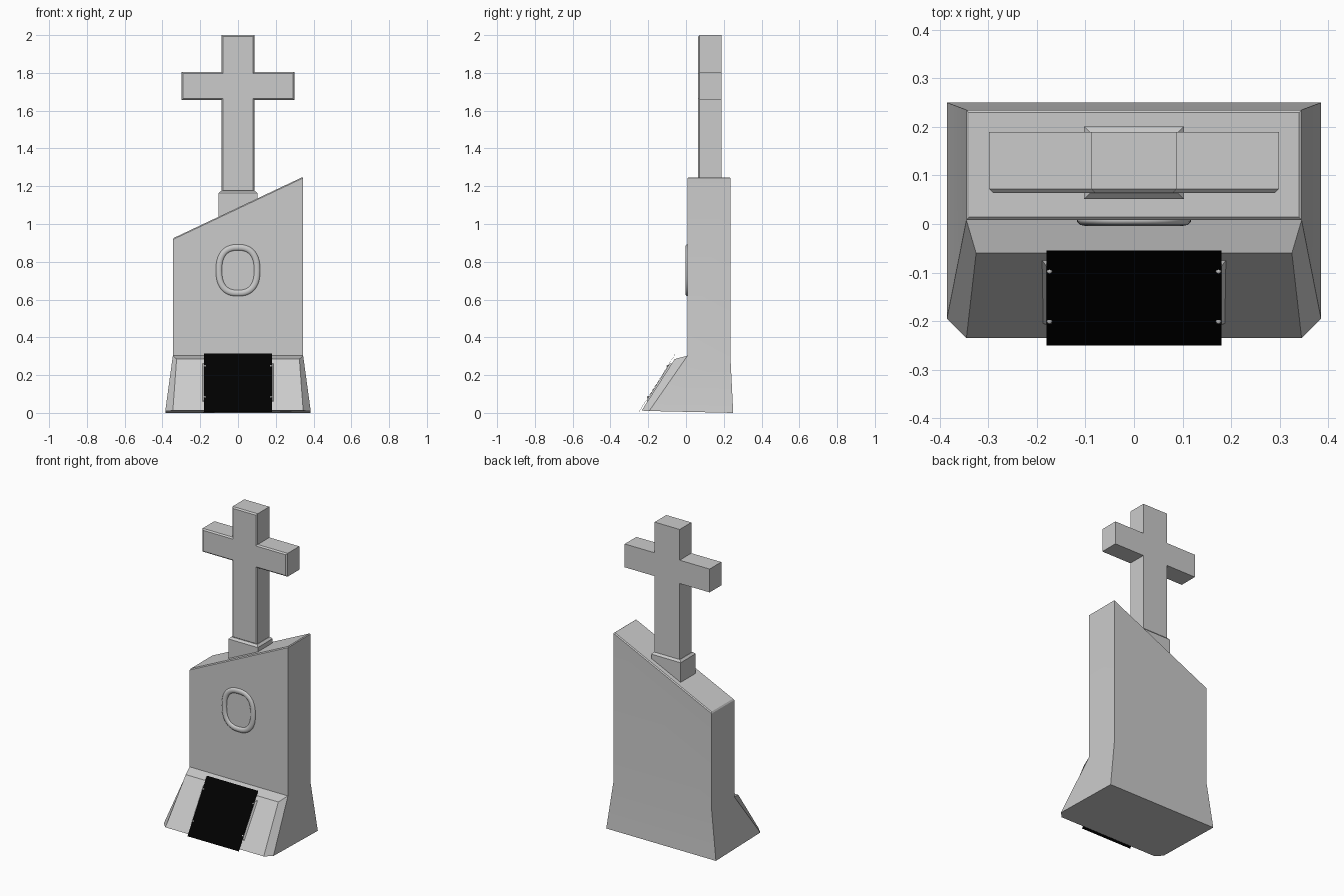
import bpy, bmesh, math
from mathutils import Matrix, Vector

if "Cube" in bpy.data.objects:
    bpy.data.objects.remove(bpy.data.objects["Cube"])


def material(name, value):
    m = bpy.data.materials.new(name)
    m.use_nodes = True
    colour = (value, value, value, 1)
    m.diffuse_color = colour
    m.node_tree.nodes["Principled BSDF"].inputs["Base Color"].default_value = colour
    return m


stone = material("grey stone", 0.6)
black = material("black panel", 0.0)


def finish(name, bm, mat, matrix=None):
    if matrix:
        bm.transform(matrix)
    bmesh.ops.recalc_face_normals(bm, faces=bm.faces)
    mesh = bpy.data.meshes.new(name)
    bm.to_mesh(mesh)
    bm.free()
    mesh.materials.append(mat)
    ob = bpy.data.objects.new(name, mesh)
    bpy.context.collection.objects.link(ob)
    return ob


def smooth(ob, angle=30):
    bpy.ops.object.select_all(action='DESELECT')
    ob.select_set(True)
    bpy.context.view_layer.objects.active = ob
    bpy.ops.object.shade_smooth_by_angle(angle=math.radians(angle))


def bevel(bm, edges, width, segments=1):
    bmesh.ops.bevel(bm, geom=edges, offset=width, segments=segments,
                    affect='EDGES', profile=0.5)


def box(size, centre):
    bm = bmesh.new()
    bmesh.ops.create_cube(bm, size=1)
    bm.transform(Matrix.Translation(centre) @ Matrix.Diagonal((*size, 1)))
    return bm


# Slanted stone with flared foot and sloping front ledge
def stone_side(s):
    top = 1.087 + s * 0.163
    return [(s * 0.345, -0.235, 0.012), (s * 0.325, -0.06, 0.285),
            (s * 0.345, 0.008, 0.303), (s * 0.345, 0.008, top),
            (s * 0.345, 0.235, top), (s * 0.345, 0.235, 0.3),
            (s * 0.385, 0.25, 0), (s * 0.385, -0.195, 0.01)]


bm = bmesh.new()
left, right = [[bm.verts.new(p) for p in stone_side(s)] for s in (1, -1)]
for i in range(6):
    bm.faces.new((left[i], left[i + 1], right[i + 1], right[i]))
bm.faces.new((left[6], left[7], left[0], right[0], right[7], right[6]))
for v in (left, right):
    bm.faces.new((v[0], v[1], v[2], v[7]))
    bm.faces.new((v[7], v[2], v[5], v[6]))
    bm.faces.new((v[2], v[3], v[4], v[5]))
bmesh.ops.recalc_face_normals(bm, faces=bm.faces)
bevel(bm, [e for e in bm.edges if min(v.co.z for v in e.verts) > 0.9], 0.006)
smooth(finish("headstone", bm, stone))

# Chamfered socket under the cross
bm = box((0.206, 0.15, 0.22), (0, 0.126, 1.065))
bevel(bm, [e for e in bm.edges if min(v.co.z for v in e.verts) > 1.1], 0.012)
finish("cross_socket", bm, stone)

# Cross with softened front outline
half = [(0.088, 1.17), (0.088, 1.657), (0.298, 1.657),
        (0.298, 1.805), (0.088, 1.805), (0.088, 2.0)]
outline = half + [(-x, z) for x, z in reversed(half)]
bm = bmesh.new()
front = bm.faces.new([bm.verts.new((x, 0.064, z)) for x, z in outline])
grown = bmesh.ops.extrude_face_region(bm, geom=[front])["geom"]
bmesh.ops.translate(bm, vec=(0, 0.125, 0),
                    verts=[g for g in grown if isinstance(g, bmesh.types.BMVert)])
if not any(f.normal.y < -0.9 for f in bm.faces):
    bmesh.ops.recalc_face_normals(bm, faces=bm.faces)
bm.normal_update()
bevel(bm, [e for e in bm.edges if all(v.co.y < 0.1 for v in e.verts)], 0.008)
finish("cross", bm, stone)

# Raised oval ring on the front
curve = bpy.data.curves.new("oval_ring", 'CURVE')
curve.dimensions = '3D'
curve.bevel_depth = 0.017
curve.bevel_resolution = 3
spline = curve.splines.new('POLY')
count = 40
spline.points.add(count - 1)
spline.use_cyclic_u = True


def rounded(v):
    return math.copysign(abs(v) ** 0.8, v)


for i, p in enumerate(spline.points):
    a = math.tau * i / count
    p.co = (0.101 * rounded(math.cos(a)), 0, 0.121 * rounded(math.sin(a)), 1)
ring = bpy.data.objects.new("oval_ring", curve)
bpy.context.collection.objects.link(ring)
ring.location = (0, 0.008, 0.755)
ring.scale.y = 0.7
curve.materials.append(stone)
bpy.ops.object.select_all(action='DESELECT')
ring.select_set(True)
bpy.context.view_layer.objects.active = ring
bpy.ops.object.convert(target='MESH')
smooth(ring, 60)

# Plaque lying on the sloping ledge: backing, black panel and four studs
slope = Matrix.Translation((0, -0.152, 0.16)) @ Matrix.Rotation(1.01, 4, 'X')
bm = box((0.38, 0.245, 0.03), (0, 0.006, -0.017))
bevel(bm, [e for e in bm.edges if min(v.co.z for v in e.verts) > -0.01], 0.01)
finish("plaque_backing", bm, stone, slope)

bm = box((0.36, 0.366, 0.001), (0, 0, 0))
finish("plaque_panel", bm, black, slope)

bm = bmesh.new()
for sx in (-1, 1):
    for y in (-0.09, 0.104):
        bmesh.ops.create_uvsphere(bm, u_segments=8, v_segments=6, radius=0.006,
                                  matrix=Matrix.Translation((sx * 0.174, y, 0)))
smooth(finish("plaque_studs", bm, stone, slope), 60)
